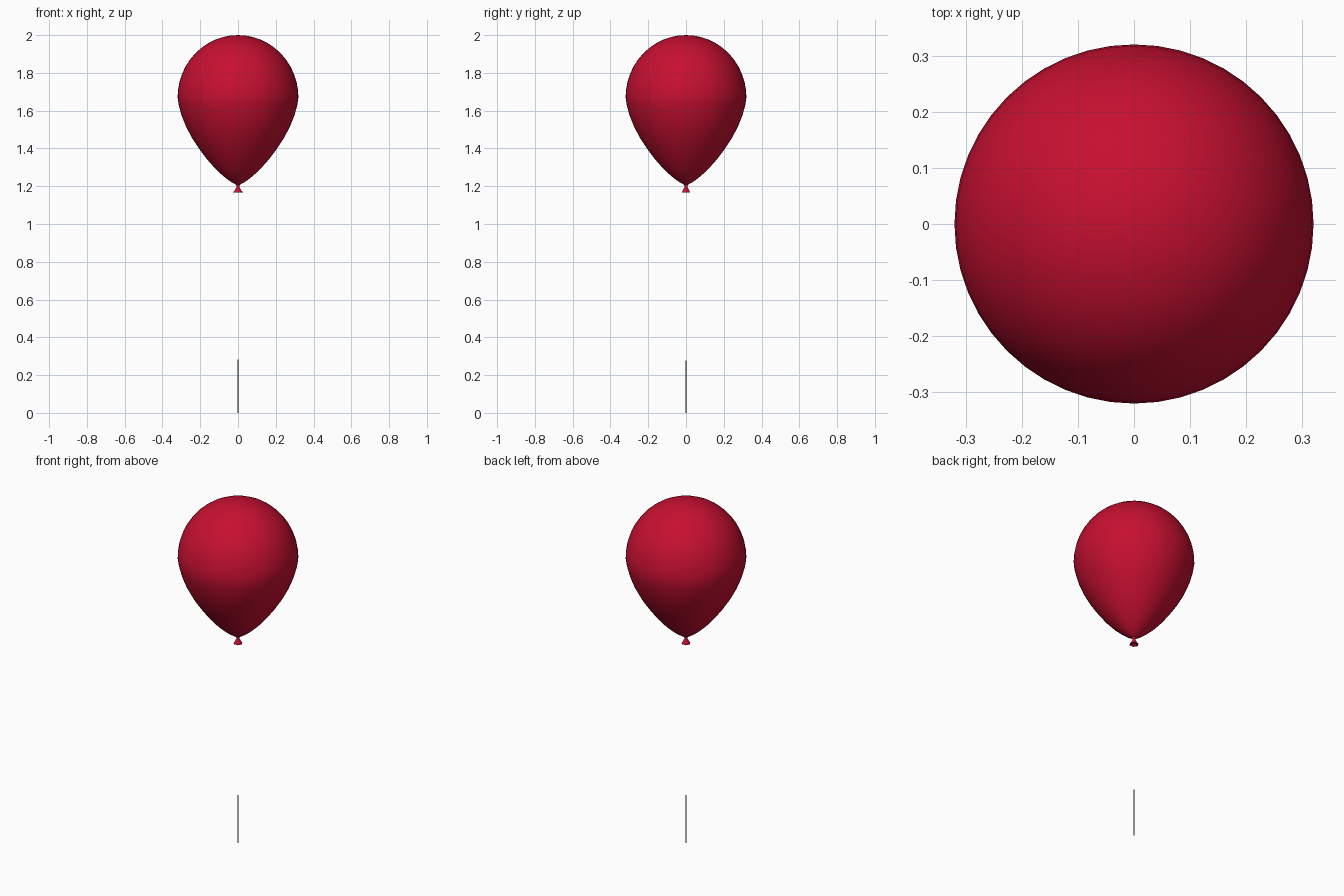
import bpy, bmesh, math

if "Cube" in bpy.data.objects:
    bpy.data.objects.remove(bpy.data.objects["Cube"])


def material(name, rgb):
    m = bpy.data.materials.new(name)
    m.diffuse_color = (*rgb, 1)
    m.use_nodes = True
    m.node_tree.nodes["Principled BSDF"].inputs["Base Color"].default_value = m.diffuse_color
    return m


def lathe(name, profile, sides, mat, ruffle=0.0, angle=60):
    """Revolve (radius, z) points from bottom to top; ruffle waves the lowest rings."""
    bm = bmesh.new()
    rings = []
    for k, (r, z) in enumerate(profile):
        if r == 0:
            rings.append([bm.verts.new((0, 0, z))])
            continue
        wave = ruffle if k < 3 else 0
        ring = []
        for i in range(sides):
            a = 2 * math.pi * i / sides
            rr = r * (1 + wave * math.cos(6 * a))
            ring.append(bm.verts.new((rr * math.cos(a), rr * math.sin(a), z)))
        rings.append(ring)
    for lo, hi in zip(rings, rings[1:]):
        for i in range(sides):
            j = (i + 1) % sides
            if len(lo) == 1:
                bm.faces.new((lo[0], hi[j], hi[i]))
            elif len(hi) == 1:
                bm.faces.new((lo[i], lo[j], hi[0]))
            else:
                bm.faces.new((lo[i], lo[j], hi[j], hi[i]))
    me = bpy.data.meshes.new(name)
    bm.to_mesh(me)
    bm.free()
    me.materials.append(mat)
    ob = bpy.data.objects.new(name, me)
    bpy.context.collection.objects.link(ob)
    bpy.ops.object.select_all(action='DESELECT')
    ob.select_set(True)
    bpy.context.view_layer.objects.active = ob
    bpy.ops.object.shade_smooth_by_angle(angle=math.radians(angle))
    return ob


red = material("balloon red", (0.57, 0.005, 0.03))
dark = material("string dark grey", (0.08, 0.08, 0.08))

# Balloon skin: tapered lower half, then an elliptical dome
skin = [(0, 1.207), (0.012, 1.209), (0.03, 1.219), (0.053, 1.234), (0.085, 1.26),
        (0.122, 1.295), (0.162, 1.34), (0.205, 1.397), (0.243, 1.455),
        (0.275, 1.515), (0.299, 1.575), (0.314, 1.63)]
for i in range(13):
    t = math.pi / 2 * i / 12
    skin.append((0 if i == 12 else 0.32 * math.cos(t), 1.67 + 0.33 * math.sin(t)))
lathe("balloon_skin", skin, 48, red)

# Knot: narrow neck flaring into a ruffled lip, hollow underneath
lathe("balloon_knot", [(0, 1.178), (0.019, 1.166), (0.023, 1.168), (0.016, 1.18),
                       (0.009, 1.194), (0.009, 1.203), (0.014, 1.212)],
      24, red, ruffle=0.1, angle=40)

# Loose string end, thinning toward its top
lathe("string", [(0, 0), (0.003, 0), (0.003, 0.2), (0.0015, 0.28), (0, 0.31)], 6, dark)
